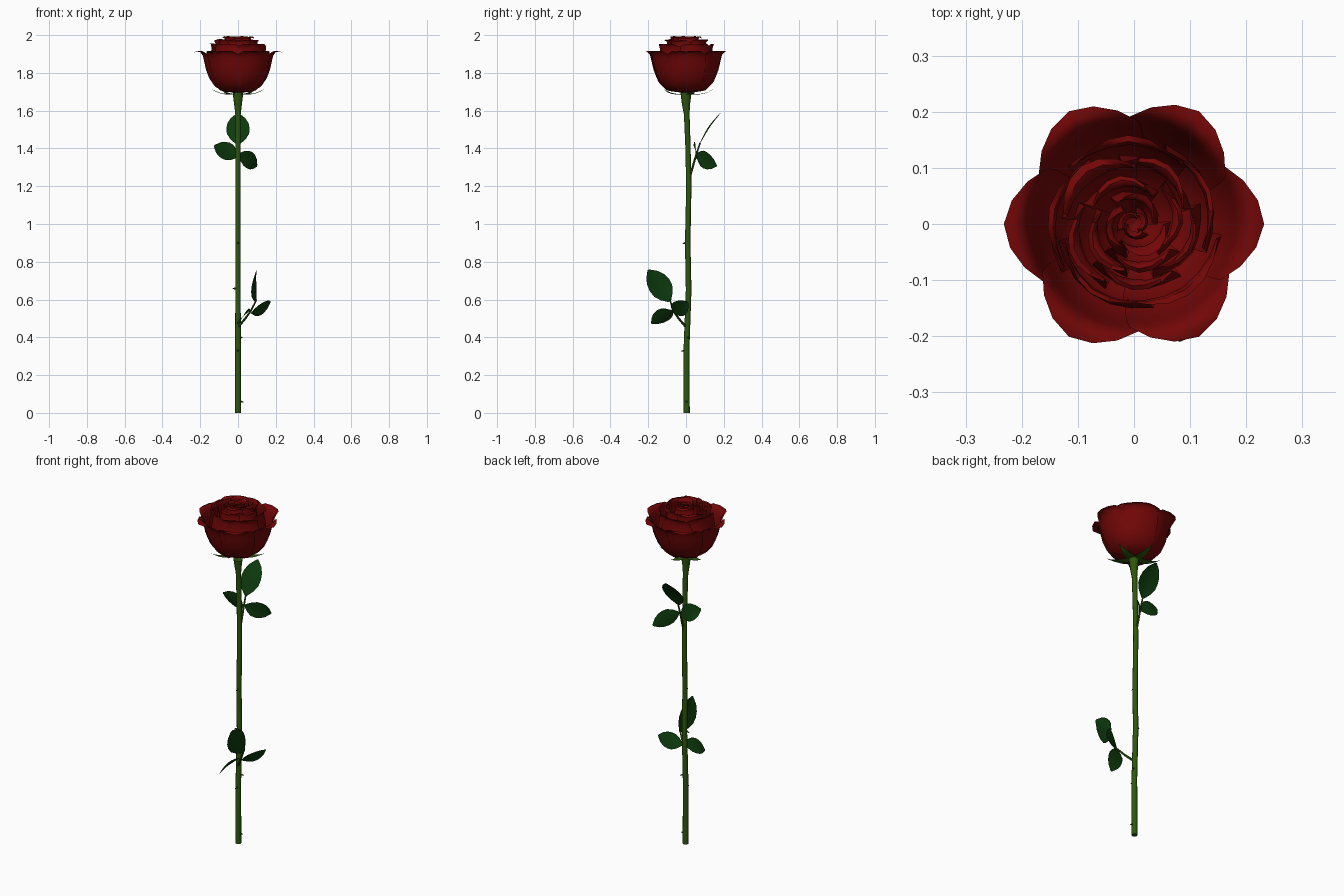
import bpy, bmesh, math, random
from mathutils import Vector

if "Cube" in bpy.data.objects:
    bpy.data.objects.remove(bpy.data.objects["Cube"])

random.seed(4)


def material(name, rgb):
    m = bpy.data.materials.new(name)
    m.diffuse_color = (*rgb, 1)
    m.use_nodes = True
    m.node_tree.nodes["Principled BSDF"].inputs["Base Color"].default_value = m.diffuse_color
    return m


RED = material("petal_red", (0.17, 0.002, 0.002))
STEM = material("stem_green", (0.028, 0.095, 0.004))
LEAF = material("leaf_green", (0.004, 0.042, 0.004))


def finish(name, bm, mat, angle=50):
    bmesh.ops.remove_doubles(bm, verts=bm.verts, dist=1e-5)
    bmesh.ops.recalc_face_normals(bm, faces=bm.faces)
    me = bpy.data.meshes.new(name)
    bm.to_mesh(me)
    bm.free()
    ob = bpy.data.objects.new(name, me)
    bpy.context.collection.objects.link(ob)
    me.materials.append(mat)
    bpy.ops.object.select_all(action='DESELECT')
    bpy.context.view_layer.objects.active = ob
    ob.select_set(True)
    bpy.ops.object.shade_smooth_by_angle(angle=math.radians(angle))
    return ob


def skin(bm, rows, closed=False):
    vs = [[bm.verts.new(p) for p in r] for r in rows]
    for a, b in zip(vs, vs[1:]):
        n = len(a)
        for i in range(n if closed else n - 1):
            j = (i + 1) % n
            bm.faces.new((a[i], a[j], b[j], b[i]))
    return vs


def tube(name, path, mat, sides=8):
    """path: list of (x, y, z, radius)"""
    bm = bmesh.new()
    pts = [Vector(p[:3]) for p in path]
    rows = []
    for k, p in enumerate(pts):
        t = (pts[min(k + 1, len(pts) - 1)] - pts[max(k - 1, 0)]).normalized()
        a = t.cross(Vector((0.3, 1, 0))).normalized()
        b = t.cross(a)
        rows.append([p + path[k][3] * (a * math.cos(s) + b * math.sin(s))
                     for s in (2 * math.pi * i / sides for i in range(sides))])
    vs = skin(bm, rows, True)
    bm.faces.new(vs[0])
    bm.faces.new(vs[-1])
    return finish(name, bm, mat)


def sample(profile, t):
    f = max(0, min(t, 1)) * (len(profile) - 1)
    i = min(int(f), len(profile) - 2)
    k = f - i
    return [a + (b - a) * k for a, b in zip(profile[i], profile[i + 1])]


def petal(name, angle, half, profile, drop, spiral=0.0, lean=0.0, power=1.7, nu=6, nv=9):
    """Curved sheet around z; corners sink along the profile, one side tucks in."""
    bm = bmesh.new()
    rows = []
    for j in range(nv + 1):
        v = j / nv
        row = []
        for i in range(nu + 1):
            u = 2 * i / nu - 1
            r, z = sample(profile, v * (1 - drop * abs(u) ** power))
            r *= 1 + spiral * u + lean * v * v
            a = math.radians(angle + half * u * (1 - 0.12 * v * v))
            row.append((r * math.cos(a), r * math.sin(a), z - 0.06 * abs(lean) * v))
        rows.append(row)
    skin(bm, rows)
    return finish(name, bm, RED)


def whorl(name, count, start, half, profile, drop, spiral, loose=0.0, **kw):
    """Ring of petals; loose makes angle, lean and corner depth irregular."""
    for k in range(count):
        a = start + 360 * k / count + random.uniform(-60, 60) * loose
        petal(f"{name}_{k + 1}", a, half, profile, drop * (1 + random.uniform(-1, 1.5) * loose),
              spiral, random.uniform(-.6, .6) * loose, **kw)


# Flower: whorls of petals from outside to centre
outer = [(0.02, 1.695), (0.10, 1.705), (0.143, 1.75), (0.168, 1.81), (0.180, 1.865),
         (0.190, 1.905), (0.212, 1.919), (0.232, 1.908)]
whorl("outer_petal", 6, 0, 37, outer, 0.32, 0.02, power=1.5)
second = [(0.02, 1.71), (0.09, 1.72), (0.13, 1.77), (0.148, 1.83), (0.146, 1.88),
          (0.136, 1.92), (0.14, 1.955), (0.152, 1.955)]
whorl("second_petal", 5, 20, 47, second, 0.22, 0.05, 0.1)
third = [(0.02, 1.74), (0.09, 1.78), (0.118, 1.86), (0.108, 1.92), (0.102, 1.96),
         (0.112, 1.982), (0.128, 1.972)]
whorl("third_petal", 5, 50, 45, third, 0.22, 0.09, 0.2)
fourth = [(0.02, 1.78), (0.07, 1.83), (0.086, 1.90), (0.074, 1.955), (0.07, 1.985),
          (0.08, 1.998), (0.094, 1.985)]
whorl("inner_petal", 4, 15, 54, fourth, 0.24, 0.14, 0.25)
fifth = [(0.01, 1.80), (0.05, 1.87), (0.055, 1.93), (0.042, 1.97), (0.042, 1.99),
         (0.058, 1.998)]
whorl("heart_petal", 3, 70, 68, fifth, 0.2, 0.2, 0.25)
core = [(0, 1.90), (0.026, 1.91), (0.024, 1.95), (0.012, 1.978), (0.022, 1.986)]
whorl("centre_petal", 3, 10, 75, core, 0.14, 0.28)

# Stem with the flared hip below the flower
tube("stem", [(0, .004, 0, .016), (0, .003, .35, .0155), (0, .014, .65, .015),
              (0, .009, .9, .0145), (0, .015, 1.2, .014), (0, .010, 1.42, .014),
              (0, .004, 1.58, .015), (0, 0, 1.63, .021), (0, 0, 1.675, .027),
              (0, 0, 1.70, .03)], STEM, 10)


def blade(name, base, tip, side, width, bend=0.0, fold=0.12, mat=LEAF, shape=None):
    """Leaf from base to tip, folded at the midrib and bent along its length."""
    base, tip = Vector(base), Vector(tip)
    axis = tip - base
    side = Vector(side)
    side = (side - side.project(axis)).normalized()
    up = axis.cross(side).normalized()
    shape = shape or (0.12, 0.65, 0.95, 1.0, 0.9, 0.62, 0.08)
    bm = bmesh.new()
    rows = []
    for k, w in enumerate(shape):
        t = k / (len(shape) - 1)
        c = base + axis * t + up * bend * math.sin(math.pi * t)
        rows.append([c + side * w * width * s + up * fold * width * w * abs(s)
                     for s in (-1, -0.5, 0, 0.5, 1)])
    skin(bm, rows)
    return finish(name, bm, mat)


# Sepals spreading under the flower
for k in range(5):
    a = math.radians(72 * k + 18)
    d = Vector((math.cos(a), math.sin(a), 0))
    blade(f"sepal_{k + 1}", d * 0.018 + Vector((0, 0, 1.688)), d * 0.148 + Vector((0, 0, 1.714)),
          (-d.y, d.x, 0), 0.025, -0.013, 0.1, STEM, (0.7, 1, 0.95, 0.75, 0.5, 0.25, 0.02))

# Upper leaf spray
tube("upper_leaf_stalk", [(0, .014, 1.23, .007), (0, .035, 1.30, .006),
                          (0, .055, 1.37, .005), (0, .075, 1.43, .004)], STEM, 6)
blade("upper_end_leaf", (0, .07, 1.42), (0, .182, 1.588), (1, 0, 0), .062, -0.012)
blade("upper_left_leaf", (-.002, .05, 1.355), (-.126, .04, 1.415), (.45, -.2, .85), .048, .008)
blade("upper_right_leaf", (.003, .058, 1.37), (.101, .163, 1.307), (.3, .2, .9), .046, .008)

# Lower leaf spray
tube("lower_leaf_stalk", [(0, 0, .455, .007), (.035, -.035, .495, .006),
                          (.068, -.068, .54, .005), (.098, -.085, .60, .004)], STEM, 6)
blade("lower_end_leaf", (.098, -.085, .59), (.098, -.20, .757), (.22, .84, .54), .062, .008)
blade("lower_left_leaf", (.062, -.07, .54), (.005, -.183, .472), (.5, -.6, .6), .046, .008)
blade("lower_right_leaf", (.07, -.068, .53), (.173, .010, .588), (.0, -.75, .65), .046, .006)

# Thorns
for k, (a, z) in enumerate([(0, .06), (270, .33), (30, .4), (180, .66), (270, .9)]):
    d = Vector((math.cos(math.radians(a)), math.sin(math.radians(a)), 0))
    c = Vector((0, .011 if z > .6 else .003, z))
    p, q = c + d * .012, c + d * .03 + Vector((0, 0, -.003))
    tube(f"thorn_{k + 1}", [(*p, .007), (*q, .001)], STEM, 5)
